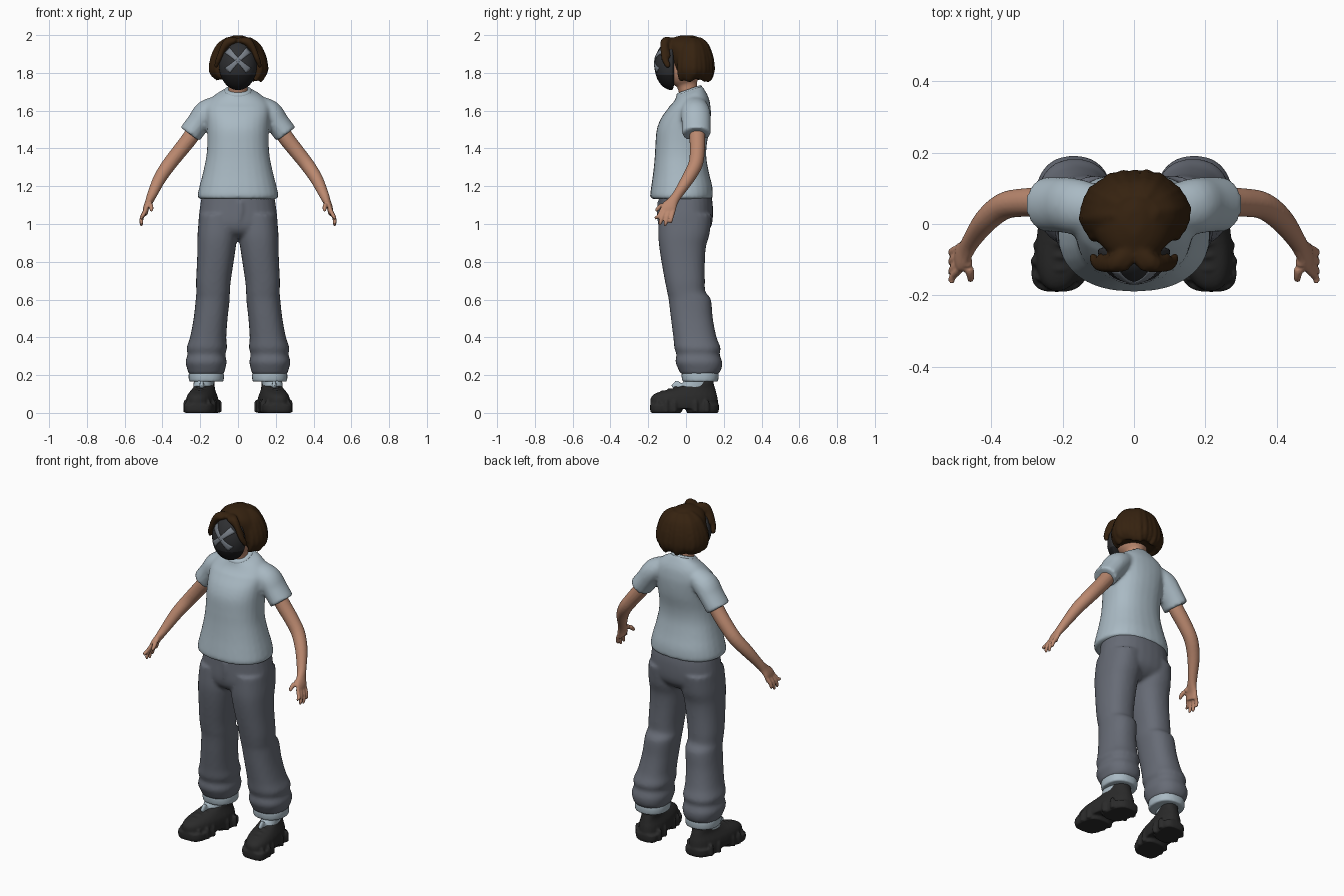
import bpy, bmesh, math, random
from mathutils import Vector, Matrix

random.seed(4)
if "Cube" in bpy.data.objects:
    bpy.data.objects.remove(bpy.data.objects["Cube"])


def material(name, r, g, b):
    m = bpy.data.materials.new(name)
    m.use_nodes = True
    m.diffuse_color = (r, g, b, 1)
    bsdf = m.node_tree.nodes["Principled BSDF"]
    bsdf.inputs["Base Color"].default_value = (r, g, b, 1)
    bsdf.inputs["Roughness"].default_value = 0.8
    return m


SHIRT = material("pale blue cotton", 0.40, 0.49, 0.55)
PANTS = material("slate grey cloth", 0.135, 0.148, 0.18)
SKIN = material("skin", 0.50, 0.25, 0.16)
HAIR = material("dark brown hair", 0.036, 0.016, 0.005)
MASK = material("charcoal mask", 0.028, 0.029, 0.032)
JAW = material("black mask jaw", 0.011, 0.011, 0.012)
MARK = material("grey mark", 0.19, 0.215, 0.25)
SHOE = material("black leather", 0.023, 0.023, 0.023)


def spline(rows, steps=4):
    """Catmull-Rom resampling of a list of number rows."""
    out = []
    for i in range(len(rows) - 1):
        quad = zip(rows[max(i - 1, 0)], rows[i], rows[i + 1], rows[min(i + 2, len(rows) - 1)])
        quad = list(quad)
        for k in range(steps):
            t = k / steps
            out.append([b + 0.5 * t * (c - a + t * (2 * a - 5 * b + 4 * c - d + t * (3 * (b - c) + d - a)))
                        for a, b, c, d in quad])
    return out + [list(rows[-1])]


def bridge(bm, rings):
    loops = [[bm.verts.new(p) for p in ring] for ring in rings]
    n = len(loops[0])
    for a, b in zip(loops, loops[1:]):
        for i in range(n):
            bm.faces.new((a[i], a[(i + 1) % n], b[(i + 1) % n], b[i]))
    bm.faces.new(loops[0])
    bm.faces.new(loops[-1])


def stack(bm, rows, side=1, power=2.3, sides=28, shift=lambda p: p):
    """Horizontal rounded rings: z, centre x, half width, front y, back y."""
    rings = []
    for z, x, rx, y0, y1 in spline(rows):
        ring = []
        for i in range(sides):
            a = math.tau * i / sides
            c, s = [math.copysign(abs(q) ** (2 / power), q) for q in (math.cos(a), math.sin(a))]
            ring.append(shift(Vector((side * (x + rx * c), (y0 + y1) / 2 + (y1 - y0) / 2 * s, z))))
        rings.append(ring)
    bridge(bm, rings)


def tube(bm, rows, side=1, sides=14):
    """Limb along a path: x, y, z, thickness radius, depth radius."""
    pts = spline(rows)
    pos = [Vector((side * p[0], p[1], p[2])) for p in pts]
    rings = []
    for i, p in enumerate(pts):
        t = (pos[min(i + 1, len(pos) - 1)] - pos[max(i - 1, 0)]).normalized()
        ref = Vector((0, 0, 1)) if abs(t.y) > 0.9 else Vector((0, 1, 0))
        v = (ref - t * ref.dot(t)).normalized()
        u = t.cross(v)
        rings.append([pos[i] + u * p[3] * math.cos(math.tau * k / sides)
                      + v * p[4] * math.sin(math.tau * k / sides) for k in range(sides)])
    bridge(bm, rings)


def finish(bm, name, mats, voxel=0, iterations=5):
    bmesh.ops.recalc_face_normals(bm, faces=bm.faces)
    for f in bm.faces:
        f.smooth = True
    mesh = bpy.data.meshes.new(name)
    bm.to_mesh(mesh)
    bm.free()
    for m in mats:
        mesh.materials.append(m)
    ob = bpy.data.objects.new(name, mesh)
    bpy.context.scene.collection.objects.link(ob)
    if voxel:
        r = ob.modifiers.new("Blend", "REMESH")
        r.mode, r.voxel_size, r.use_smooth_shade = "VOXEL", voxel, True
        s = ob.modifiers.new("Soften", "SMOOTH")
        s.factor, s.iterations = 0.5, iterations
    return ob


# Shirt: torso with a sloping neckline, and two short sleeves
def neck_slope(p):
    k = min(max((p.z - 1.62) / 0.08, 0), 1)
    return p + Vector((0, 0, (p.y - 0.02) * 0.35 * k))


bm = bmesh.new()
stack(bm, [(1.132, 0, .207, -.183, .137), (1.15, 0, .214, -.19, .142), (1.2, 0, .204, -.184, .139),
           (1.27, 0, .186, -.174, .122), (1.35, 0, .169, -.166, .108), (1.42, 0, .163, -.162, .11),
           (1.5, 0, .164, -.155, .125), (1.56, 0, .168, -.132, .131), (1.61, 0, .172, -.097, .131),
           (1.65, 0, .155, -.072, .122), (1.685, 0, .115, -.055, .1), (1.705, 0, .075, -.05, .086),
           (1.715, 0, .064, -.045, .078)], shift=neck_slope)
for side in (1, -1):
    tube(bm, [(.09, .04, 1.635, .05, .065), (.165, .05, 1.592, .066, .078),
              (.21, .054, 1.535, .062, .077), (.254, .055, 1.475, .063, .076)], side, 24)
finish(bm, "shirt", [SHIRT], 0.01)

# Collar rib
bm = bmesh.new()
stack(bm, [(1.69, 0, .07, -.05, .083), (1.708, 0, .071, -.051, .084), (1.716, 0, .062, -.043, .075)],
      shift=neck_slope)
finish(bm, "collar", [SHIRT])

# Trousers: hips, two baggy legs with folds, and the fly
bm = bmesh.new()
stack(bm, [(1.17, 0, .188, -.14, .13), (1.1, 0, .2, -.144, .142), (1.0, 0, .208, -.147, .138),
           (.95, 0, .17, -.125, .105), (.925, 0, .12, -.08, .06)])
for side in (1, -1):
    stack(bm, [(1.05, .105, .1, -.142, .137), (.95, .108, .106, -.147, .125), (.88, .113, .102, -.142, .106),
               (.8, .12, .097, -.13, .1), (.7, .13, .092, -.112, .1), (.64, .132, .089, -.1, .103),
               (.6, .134, .09, -.092, .132), (.5, .145, .09, -.08, .142), (.4, .158, .096, -.067, .162),
               (.345, .165, .107, -.062, .183), (.31, .167, .1, -.051, .178), (.27, .169, .109, -.056, .191),
               (.23, .168, .1, -.04, .187), (.205, .168, .092, -.027, .17)], side)
tube(bm, [(.012, -.14, 1.12, .016, .012), (.014, -.142, 1.06, .016, .013), (.004, -.14, 1.0, .008, .01)])
finish(bm, "trousers", [PANTS], 0.01, 4)

# Head and neck
bm = bmesh.new()
bmesh.ops.create_uvsphere(bm, u_segments=28, v_segments=18, radius=1,
                          matrix=Matrix.Translation((0, -.015, 1.84)) @ Matrix.Diagonal((.092, .1, .12, 1)))
stack(bm, [(1.62, 0, .06, -.03, .08), (1.68, 0, .054, -.034, .068), (1.73, 0, .052, -.048, .06),
           (1.8, 0, .06, -.06, .06)], power=2)
finish(bm, "head", [SKIN], 0.008)

# Hair: a bob with overlapping locks and a parted fringe
bm = bmesh.new()
stack(bm, [(1.775, 0, .11, -.03, .115), (1.8, 0, .132, -.062, .128), (1.85, 0, .137, -.082, .132),
           (1.9, 0, .126, -.095, .128), (1.95, 0, .1, -.108, .112), (1.98, 0, .066, -.085, .085),
           (1.998, 0, .025, -.03, .04)], power=2)
LOCKS = 19
for i in range(LOCKS):
    a = math.radians(-35 + 250 * i / (LOCKS - 1))
    drop, r = random.uniform(-.012, .01), random.uniform(.018, .024)
    path = [(.35, 1.972), (.72, 1.94), (.95, 1.88), (1.02, 1.82), (.93, 1.785 + drop), (.8, 1.77 + drop)]
    tube(bm, [(.003 + .134 * k * math.cos(a), .03 + .102 * k * math.sin(a), z, r * (1 if z > 1.79 else .7), r)
              for k, z in path], sides=10)
for side in (1, -1):
    for out, low in ((.05, 1.955), (.078, 1.93), (.1, 1.88)):
        tube(bm, [(.012, -.08, 1.972, .016, .022), (out * .6, -.112, 1.968, .016, .022),
                  (out, -.112, low, .015, .02), (out + .018, -.09, low - .05, .01, .014)], side, 10)
finish(bm, "hair", [HAIR], 0.008, 2)

# Mask: domed shell with a darker jaw
CENTRE, SIZE = Vector((0, -.075, 1.84)), Vector((.101, .092, .131))
bm = bmesh.new()
bmesh.ops.create_uvsphere(bm, u_segments=40, v_segments=32, radius=1,
                          matrix=Matrix.Translation(CENTRE) @ Matrix.Diagonal((*SIZE, 1)))
for v in bm.verts:
    if v.co.y > CENTRE.y:
        v.co.y = CENTRE.y + (v.co.y - CENTRE.y) * 0.2
for f in bm.faces:
    f.material_index = int(f.calc_center_median().z < 1.795)
finish(bm, "mask", [MASK, JAW])

# Crossed mark on the mask, flaring at its ends and following the dome
bm = bmesh.new()
for sign in (1, -1):
    rows = []
    for i in range(17):
        t = i / 8 - 1
        row = []
        for w in (-1, -.33, .33, 1):
            half = w * (.011 + .009 * t * t)
            x, z = sign * (t * .057 - half * .7), 1.866 + t * .054 + half * .7
            dome = 1 - (x / SIZE.x) ** 2 - ((z - CENTRE.z) / SIZE.z) ** 2
            row.append(bm.verts.new((x, CENTRE.y - SIZE.y * math.sqrt(max(dome, 0)) - .003, z)))
        rows.append(row)
    for a, b in zip(rows, rows[1:]):
        for k in range(3):
            f = bm.faces.new((a[k], a[k + 1], b[k + 1], b[k]))
            f.normal_update()
            if f.normal.y > 0:
                f.normal_flip()
mark = finish(bm, "mask_mark", [MARK])
mark.modifiers.new("Plate", "SOLIDIFY").thickness = 0.004


def toe_out(side):
    return lambda p: p + Vector((-side * 0.15 * p.y, 0, 0))


for side, label in ((1, "left"), (-1, "right")):
    # Arm, palm, fingers and thumb
    bm = bmesh.new()
    tube(bm, [(.19, .058, 1.56, .042, .042), (.25, .06, 1.462, .042, .042), (.31, .06, 1.385, .04, .04),
              (.365, .05, 1.315, .038, .038), (.415, .01, 1.24, .034, .034), (.455, -.045, 1.155, .026, .026),
              (.47, -.07, 1.12, .021, .03), (.486, -.092, 1.085, .016, .042), (.492, -.102, 1.05, .013, .038)],
         side, 18)
    fingers = [(-.133, -.158, 1.025), (-.113, -.136, .995), (-.091, -.108, .99), (-.07, -.08, 1.005)]
    for root, tip, z in fingers:
        tube(bm, [(.488, root + .005, 1.075, .011, .011), (.507, (root + tip) / 2, 1.04, .011, .011),
                  (.512, tip, z + .012, .0095, .0095), (.507, tip - .002, z, .006, .006)], side, 10)
    tube(bm, [(.472, -.085, 1.115, .014, .014), (.462, -.125, 1.1, .013, .013),
              (.458, -.15, 1.08, .011, .011), (.459, -.16, 1.068, .007, .007)], side, 10)
    finish(bm, label + "_arm", [SKIN], 0.005, 4)

    # Turned-up trouser cuff
    bm = bmesh.new()
    stack(bm, [(.225, .168, .088, -.02, .168), (.2, .168, .094, -.024, .173), (.165, .168, .092, -.02, .17)], side)
    finish(bm, label + "_cuff", [SHIRT], 0.008)

    # Sock and shoe tongue
    bm = bmesh.new()
    stack(bm, [(.2, .19, .05, 0, .125), (.15, .19, .052, -.02, .135), (.1, .19, .05, -.05, .13)], side,
          shift=toe_out(side))
    tube(bm, [(.192, -.06, .125, .012, .03), (.192, -.03, .16, .012, .03)], side)
    finish(bm, label + "_sock", [SHIRT], 0.008)

    # Shoe: upper, split sole, treads and laces
    bm = bmesh.new()
    stack(bm, [(.022, .188, .076, -.18, .165), (.05, .188, .08, -.188, .17), (.085, .188, .076, -.184, .166),
               (.108, .188, .066, -.15, .16), (.128, .188, .056, -.075, .155), (.15, .188, .052, .0, .148),
               (.168, .188, .05, .03, .145)], side, shift=toe_out(side))
    for y0, y1, half in ((-.185, -.025, .08), (.005, .17, .074)):
        stack(bm, [(0, .188, half - .006, y0, y1), (.015, .188, half, y0 - .005, y1 + .004),
                   (.045, .188, half, y0 - .005, y1 + .004)], side, 3, shift=toe_out(side))
    for y in (-.15, -.105, -.06, .05, .11):
        for edge in (-.074, .074):
            x = .188 - .15 * y + edge * (.75 if y < -.14 else 1)
            tube(bm, [(x, y, .004, .012, .014), (x, y, .05, .012, .014), (x, y, .068, .007, .009)], side, 8)
    for y, z in ((-.125, .112), (-.09, .123), (-.055, .134)):
        x = .188 - .15 * y
        tube(bm, [(x - .05, y + .01, z - .022, .009, .009), (x, y, z, .009, .009),
                  (x + .05, y + .01, z - .022, .009, .009)], side, 8)
    finish(bm, label + "_shoe", [SHOE], 0.006, 3)
